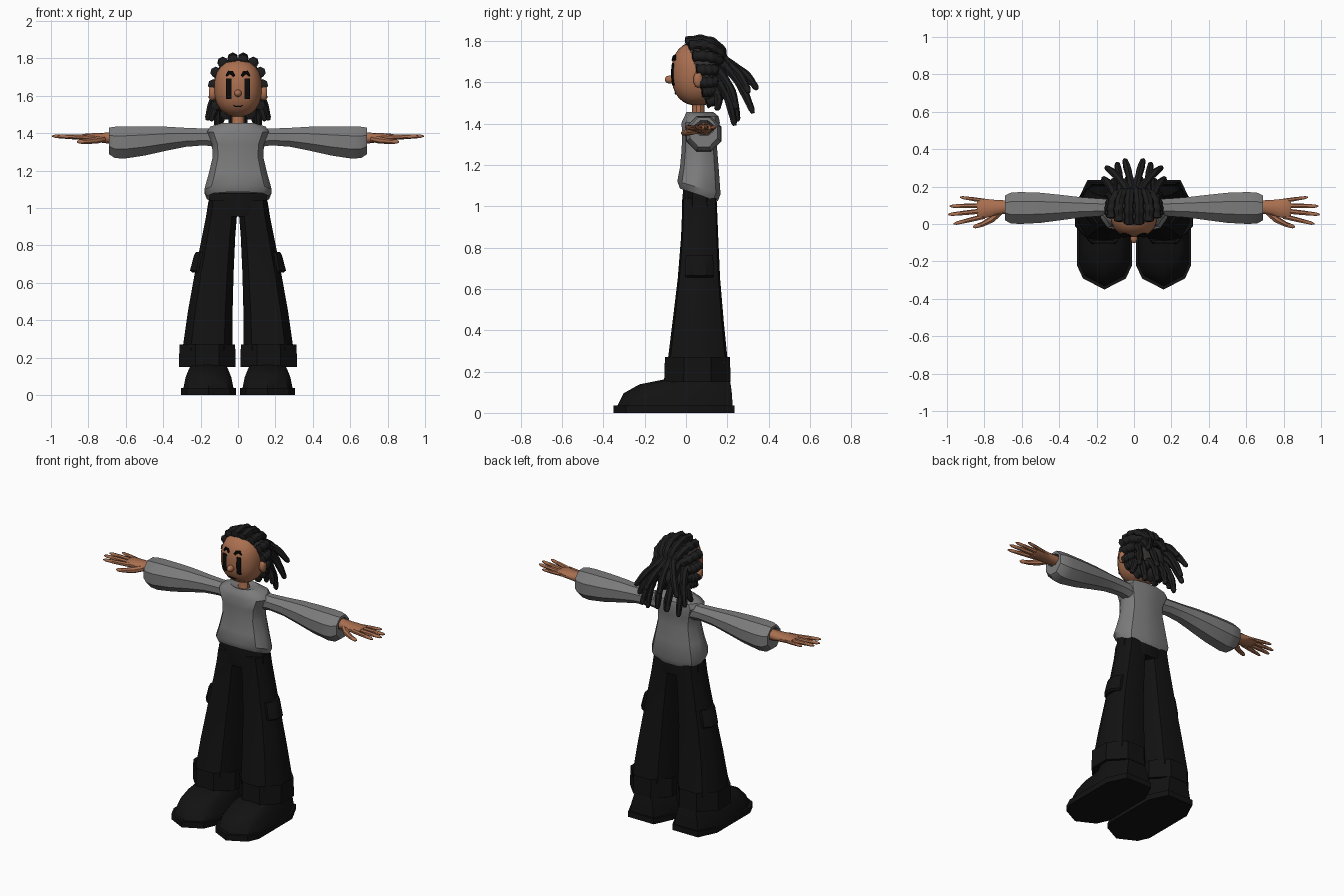
import bpy, bmesh
from math import sin, cos, pi, radians
from mathutils import Vector as V

if "Cube" in bpy.data.objects:
    bpy.data.objects.remove(bpy.data.objects["Cube"])


def material(name, r, g, b):
    m = bpy.data.materials.new(name)
    m.diffuse_color = (r, g, b, 1)
    m.use_nodes = True
    m.node_tree.nodes["Principled BSDF"].inputs["Base Color"].default_value = m.diffuse_color
    return m


SKIN = material("skin", .40, .16, .08)
HAIR = material("hair", .012, .012, .013)
SCALP = material("scalp_fade", .035, .032, .03)
CLOTH = material("dark_cloth", .006, .006, .006)
KNIT = material("grey_knit", .2, .2, .2)
INK = material("ink", .003, .003, .003)


def build(name, tubes, mat, mirror=False, angle=35):
    """Skin every list of equal rings in tubes into one capped mesh object."""
    bm = bmesh.new()
    for rings in tubes:
        vs = [[bm.verts.new(p) for p in r] for r in rings]
        n = len(vs[0])
        for a, b in zip(vs, vs[1:]):
            for i in range(n):
                bm.faces.new((a[i], a[(i + 1) % n], b[(i + 1) % n], b[i]))
        bm.faces.new(vs[0])
        bm.faces.new(vs[-1])
    bmesh.ops.recalc_face_normals(bm, faces=bm.faces)
    me = bpy.data.meshes.new(name)
    bm.to_mesh(me)
    bm.free()
    me.materials.append(mat)
    ob = bpy.data.objects.new(name, me)
    bpy.context.collection.objects.link(ob)
    bpy.ops.object.select_all(action='DESELECT')
    ob.select_set(True)
    bpy.context.view_layer.objects.active = ob
    bpy.ops.object.shade_smooth_by_angle(angle=radians(angle))
    if mirror:
        ob.modifiers.new("mirror", 'MIRROR')
    return ob


def oval(c, u, v, n=8, p=2.0):
    """Superellipse ring around c with half axes u and v."""
    out = []
    for i in range(n):
        a = (i + .5) * 2 * pi / n
        k = (abs(cos(a)) ** p + abs(sin(a)) ** p) ** (-1 / p)
        out.append(V(c) + V(u) * cos(a) * k + V(v) * sin(a) * k)
    return out


def slab(z, x0, x1, y0, y1, n=8, p=4, tilt=0):
    """Horizontal ring filling a rectangle, tilted along y."""
    return oval(((x0 + x1) / 2, (y0 + y1) / 2, z), ((x1 - x0) / 2, 0, 0),
                (0, (y1 - y0) / 2, -tilt * (y1 - y0) / 2), n, p)


def sleeve_ring(x, y0, y1, z0, z1, n=8, p=2.6):
    """Upright ring across the arm direction."""
    return oval((x, (y0 + y1) / 2, (z0 + z1) / 2), (0, (y1 - y0) / 2, 0),
                (0, 0, (z1 - z0) / 2), n, p)


def sweep(pts, radii, n=6, p=2.0, ref=(0, 0, 1)):
    """Rings along a path; a radius is a number or a (side, up) pair."""
    out = []
    for i, c in enumerate(pts):
        t = (V(pts[min(i + 1, len(pts) - 1)]) - V(pts[max(i - 1, 0)])).normalized()
        u = t.cross(V(ref)).normalized()
        a, b = radii[i] if isinstance(radii[i], tuple) else (radii[i], radii[i])
        out.append(oval(c, u * a, u.cross(t) * b, n, p))
    return out


def spline(pts, per):
    """Catmull-Rom resampling."""
    q = [pts[0]] + pts + [pts[-1]]
    out = []
    for a, b, c, d in zip(q, q[1:], q[2:], q[3:]):
        for k in range(per):
            t = k / per
            out.append(.5 * (2 * b + (c - a) * t + (2 * a - 5 * b + 4 * c - d) * t * t
                             + (3 * b - a - 3 * c + d) * t ** 3))
    return out + [pts[-1]]


# Head: rounded-box ellipsoid with its pole on the face
HC, HR, HP = V((0, .06, 1.642)), V((.127, .13, .155)), 2.4


def head_pt(th, ph, s=1.0):
    th, ph = radians(th), radians(ph)
    d = (sin(ph) * sin(th), -cos(th), cos(ph) * sin(th))
    k = s * sum(abs(c) ** HP for c in d) ** (-1 / HP)
    return HC + V(HR[i] * d[i] * k for i in range(3))


def face_pt(x, z, lift=.002):
    r = 1 - abs(x / HR.x) ** HP - abs((z - HC.z) / HR.z) ** HP
    return V((x, HC.y - HR.y * r ** (1 / HP) - lift, z))


def hairline(ph):
    return 60 + .3 * abs(ph)


build("head", [[[head_pt(3 + 174 * k / 16, i * 15) for i in range(24)] for k in range(17)]], SKIN, angle=60)
build("scalp", [[[head_pt(hairline(i * 15 - 180) * (1 - k / 10) + 178 * k / 10, i * 15 - 180, 1.02)
                  for i in range(24)] for k in range(11)]], SCALP, angle=60)
build("neck", [[slab(1.42, -.045, .045, .02, .10, 10, 2), slab(1.46, -.033, .033, .03, .09, 10, 2),
                slab(1.53, -.032, .032, .03, .09, 10, 2)]], SKIN)

# Face features
build("ear", [sweep([(x, .058, 1.613) for x in (.115, .14, .15, .156)],
                    [(.018, .03), (.023, .04), (.02, .036), (.01, .02)], 10)], SKIN, True, 60)
build("nose", [sweep([(0, y, 1.613) for y in (-.06, -.078, -.092, -.099, -.102)],
                     [.019, .02, .017, .011, .004], 10)], SKIN, angle=60)
build("eye", [sweep([face_pt(.05, z) for z in (1.692, 1.66, 1.62, 1.584)],
                    [(.015, .006)] * 4, 8, 6, (0, 1, 0))], INK, True)
build("eyebrow", [sweep([face_pt(x, z) for x, z in ((.02, 1.705), (.033, 1.722), (.048, 1.724), (.063, 1.706))],
                        [(.005, .008), (.006, .012), (.006, .011), (.005, .005)])], INK, True)
build("mouth", [sweep([face_pt(x, z) for x, z in ((-.026, 1.549), (-.013, 1.542), (.013, 1.542), (.026, 1.549))],
                      [.002, .003, .003, .002])], INK)

# Dreadlocks: (row angle, last angle on the skull, free tip)
locks = []
for ph, end, tip in ((12, 158, (.05, .345, 1.565)), (36, 152, (.15, .305, 1.55)),
                     (60, 145, (.09, .325, 1.45)), (84, 132, (.165, .245, 1.47)),
                     (106, 130, (.11, .235, 1.39)), (122, 122, (.145, .15, 1.465)),
                     (150, 150, (.03, .25, 1.41))):
    start = hairline(ph)
    pts = [head_pt(start + (end - start) * k / 4, ph, 1.04) for k in range(5)]
    pts.append(pts[-1].lerp(V(tip), .5) + V((0, .012, .012)))
    pts.append(V(tip))
    path = spline(pts, 5)
    last = len(path) - 1
    radii = []
    for i in range(last + 1):
        f = i / last
        r = .027 - .010 * max(0, f - .5) * 2
        r *= 1 + .10 * sin(i * pi / 2.5)
        radii.append(r * (.5 if i in (0, last) else 1))
    locks.append(sweep(path, radii, 7, ref=(1, 0, 0)))
build("dreadlocks", locks, HAIR, True, 50)

# Sweater body with a hem dropping towards the back
build("sweater", [[slab(1.075, -.145, .145, -.02, .145, 12, 2.8, .33),
                   slab(1.055, -.168, .168, -.03, .155, 12, 2.8, .33),
                   slab(1.09, -.182, .182, -.043, .168, 12, 2.8, .3),
                   slab(1.18, -.158, .158, -.03, .16, 12, 2.8, .1),
                   slab(1.27, -.137, .137, -.022, .152, 12, 2.8),
                   slab(1.34, -.14, .14, -.02, .15, 12, 2.8),
                   slab(1.405, -.168, .168, -.022, .165, 12, 2.8),
                   slab(1.435, -.15, .15, -.008, .158, 12, 2.6),
                   slab(1.455, -.085, .085, .0, .135, 12, 2.2),
                   slab(1.445, -.05, .05, .015, .11, 12, 2)]], KNIT)
build("sleeve", [[sleeve_ring(*s) for s in (
    (.09, .04, .135, 1.32, 1.43), (.18, .04, .137, 1.333, 1.426), (.28, .033, .145, 1.325, 1.43),
    (.39, .018, .158, 1.302, 1.437), (.50, .003, .17, 1.277, 1.439), (.61, -.003, .174, 1.26, 1.439),
    (.66, .0, .17, 1.264, 1.437), (.69, .018, .154, 1.285, 1.432), (.69, .04, .135, 1.34, 1.415),
    (.66, .05, .125, 1.35, 1.405))]], KNIT, True)

# Hands: palm, four fingers and a thumb
hand = [[sleeve_ring(*s, 10, 2.4) for s in (
    (.65, .055, .125, 1.345, 1.405), (.70, .052, .128, 1.345, 1.403), (.74, .045, .13, 1.35, 1.4),
    (.79, .032, .135, 1.355, 1.399), (.825, .028, .138, 1.362, 1.396), (.84, .04, .13, 1.37, 1.39))]]
for base, tip, r in (((.80, .04), (.965, .0), .0125), ((.81, .069), (.993, .05), .013),
                     ((.81, .098), (.985, .095), .0125), ((.79, .122), (.93, .143), .011)):
    a, b = V((*base, 1.377)), V((*tip, 1.384))
    hand.append(sweep([a.lerp(b, f) for f in (0, .5, .9, 1)], [r * 1.1, r, r * .75, r * .3], 7))
hand.append(sweep([V(p) for p in ((.72, .06, 1.37), (.76, .025, 1.362), (.81, -.002, 1.356),
                                  (.85, -.014, 1.354), (.86, -.016, 1.354))],
                  [.018, .019, .014, .011, .004], 7))
build("hand", hand, SKIN, True, 50)

# Wide trousers with cuffs and thigh pockets
build("trouser_hips", [[slab(.955, -.16, .16, -.015, .148), slab(1.0, -.163, .163, -.02, .152),
                        slab(1.08, -.152, .152, -.015, .143)]], CLOTH)
build("trouser_leg", [[slab(z, a, b, c, d, 10, 3.4) for z, a, b, c, d in (
    (1.04, .003, .158, -.018, .148), (.95, .006, .172, -.02, .152), (.85, .014, .192, -.024, .156),
    (.65, .023, .232, -.04, .165), (.45, .028, .268, -.064, .182), (.24, .03, .298, -.09, .203))]],
    CLOTH, True)
build("cuff", [[slab(z, *s) for z, s in (
    (.25, (.03, .298, -.09, .203)), (.27, (.014, .314, -.103, .214)), (.15, (.012, .317, -.107, .217)),
    (.15, (.03, .298, -.09, .20)), (.2, (.035, .29, -.08, .19)))]], CLOTH, True)
build("thigh_pocket", [[slab(z, .14, x, y0, y1) for z, x, y0, y1 in (
    (.655, .245, .0, .13), (.665, .257, -.005, .135), (.745, .236, -.002, .132), (.765, .225, .0, .13))]],
    CLOTH, True)

# Chunky shoes: one sole outline rescaled up the height
SOLE = [(0, 0), (.78, .1), (1, .22), (1, .8), (.62, 1), (-.62, 1), (-1, .8), (-1, .22), (-.78, .1)]


def shoe_ring(z, hx, y0, y1):
    return [V((.158 + x * hx, y0 + y * (y1 - y0), z)) for x, y in SOLE]


build("shoe_sole", [[shoe_ring(0, .147, -.35, .235), shoe_ring(.036, .147, -.35, .235)]], CLOTH, True)
build("shoe_upper", [[shoe_ring(*s) for s in (
    (.03, .135, -.335, .226), (.095, .122, -.302, .222), (.138, .105, -.225, .216),
    (.163, .092, -.10, .21), (.23, .08, -.05, .19))]], CLOTH, True)
